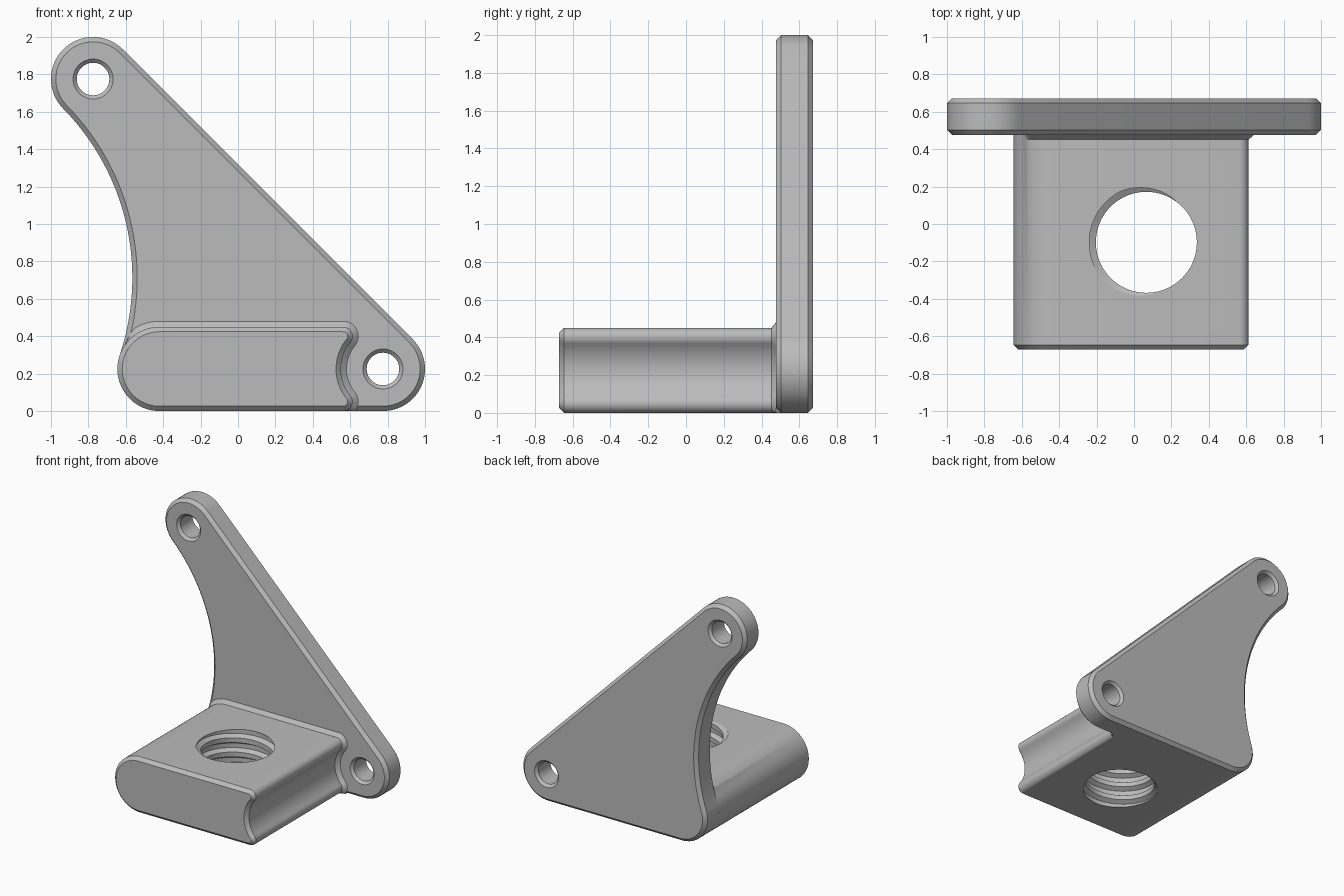
import bpy, bmesh
from math import sin, cos, pi, radians
from mathutils import Vector

if "Cube" in bpy.data.objects:
    bpy.data.objects.remove(bpy.data.objects["Cube"])

grey = bpy.data.materials.new("plain grey")
grey.use_nodes = True
colour = (0.5, 0.5, 0.5, 1)
grey.diffuse_color = colour
grey.node_tree.nodes["Principled BSDF"].inputs["Base Color"].default_value = colour

R = 0.225                      # shared corner radius
HEEL, TOE, TOP = (-0.42, R), (0.775, R), (-0.775, 1.775)
DEPTH = 0.672                  # half of the overall depth
FRONT = 0.477                  # front face of the plate
CH = 0.026                     # chamfer size


def arc(centre, r, a, b, n):
    """Points on an arc from angle a to b, in degrees."""
    angles = [radians(a + (b - a) * i / n) for i in range(n + 1)]
    return [Vector((centre[0] + r * cos(t), centre[1] + r * sin(t))) for t in angles]


def offset(points, d):
    """Move a counter-clockwise outline outwards by d."""
    result = []
    for i, p in enumerate(points):
        e1 = (p - points[i - 1]).normalized()
        e2 = (points[(i + 1) % len(points)] - p).normalized()
        n1, n2 = Vector((e1.y, -e1.x)), Vector((e2.y, -e2.x))
        result.append(p + (n1 + n2) * d / (1 + n1.dot(n2)))
    return result


def loft(name, rings, closed=False):
    """Join equal rings of 3D points into a solid."""
    bm = bmesh.new()
    loops = [[bm.verts.new(p) for p in ring] for ring in rings]
    for a, b in zip(loops, loops[1:]):
        for i in range(len(a)):
            bm.faces.new((a[i - 1], a[i], b[i], b[i - 1]))
    bm.faces.new(loops[0])
    bm.faces.new(loops[-1])
    bmesh.ops.recalc_face_normals(bm, faces=bm.faces)
    mesh = bpy.data.meshes.new(name)
    bm.to_mesh(mesh)
    bm.free()
    mesh.materials.append(grey)
    obj = bpy.data.objects.new(name, mesh)
    bpy.context.collection.objects.link(obj)
    return obj


def along_y(outline, y):
    return [(p.x, y, p.y) for p in outline]


def select(obj):
    bpy.ops.object.select_all(action="DESELECT")
    obj.select_set(True)
    bpy.context.view_layer.objects.active = obj


def cut(obj, cutter):
    cutter.hide_render = True
    mod = obj.modifiers.new("cut", "BOOLEAN")
    mod.operation, mod.solver, mod.object = "DIFFERENCE", "EXACT", cutter
    select(obj)
    bpy.ops.object.modifier_apply(modifier=mod.name)
    bpy.data.objects.remove(cutter)


# Triangular mounting plate with a concave left edge
side = arc((-1.857, 0.712), 1.292, 44.5, -18.7, 40)
outline = (arc(HEEL, R, 161.3, 270, 20) + arc(TOE, R, -90, 45, 24)
           + arc(TOP, R, 45, 224.5, 32) + side[1:-1])
inner = offset(outline, -CH)
plate = loft("mounting_plate", [
    along_y(inner, FRONT), along_y(outline, FRONT + CH),
    along_y(outline, DEPTH - CH), along_y(inner, DEPTH)])

# Screw holes, countersunk on both faces
for centre in (TOE, TOP):
    steps = [(FRONT - 0.02, 0.127), (FRONT + 0.02, 0.087),
             (DEPTH - 0.02, 0.087), (DEPTH + 0.02, 0.127)]
    cut(plate, loft("screw_hole_cutter",
                    [along_y(arc(centre, r, 0, 352.5, 47), y) for y, r in steps]))

# Block: round left side, scooped right side clearing the lower screw
TIP = 0.05
tip_x = 0.563
section = (arc(HEEL, R, 90, 270, 36)
           + arc((tip_x, TIP), TIP, -90, 39.5, 10)
           + arc(TOE, R, 219.5, 140.5, 18)[1:-1]
           + arc((tip_x, 2 * R - TIP), TIP, -39.5, 90, 10))
# Flare where the block meets the plate, fading out at the round side
flare = []
for p, q in zip(section, offset(section, 0.03)):
    weight = min(1, max(0, (p.y - 0.36) / 0.06)) if p.x < HEEL[0] else 1
    s = p.lerp(q, weight)
    flare.append(Vector((s.x, max(0, s.y))))
block = loft("threaded_block", [
    along_y(offset(section, -CH), -DEPTH), along_y(section, CH - DEPTH),
    along_y(section, FRONT - 0.025), along_y(flare, FRONT),
    along_y(flare, FRONT + CH)])

# Threaded hole: a plain bore and a helical groove
BORE = (0.066, -0.098)
cut(block, loft("bore_cutter", [[(p.x, p.y, z) for p in arc(BORE, 0.27, 0, 355, 71)]
                                for z in (-0.1, 0.55)]))
PITCH, STEPS = 0.115, 64
tooth = [(0.25, -0.05), (0.305, -0.018), (0.305, 0.018), (0.25, 0.05)]
coil = []
for i in range(7 * STEPS + 1):
    t = 2 * pi * i / STEPS
    z = -0.18 + PITCH * i / STEPS
    coil.append([(BORE[0] + r * cos(t), BORE[1] + r * sin(t), z + h) for r, h in tooth])
cut(block, loft("thread_cutter", coil))

for part in (plate, block):
    select(part)
    bpy.ops.object.shade_smooth_by_angle(angle=radians(28))
